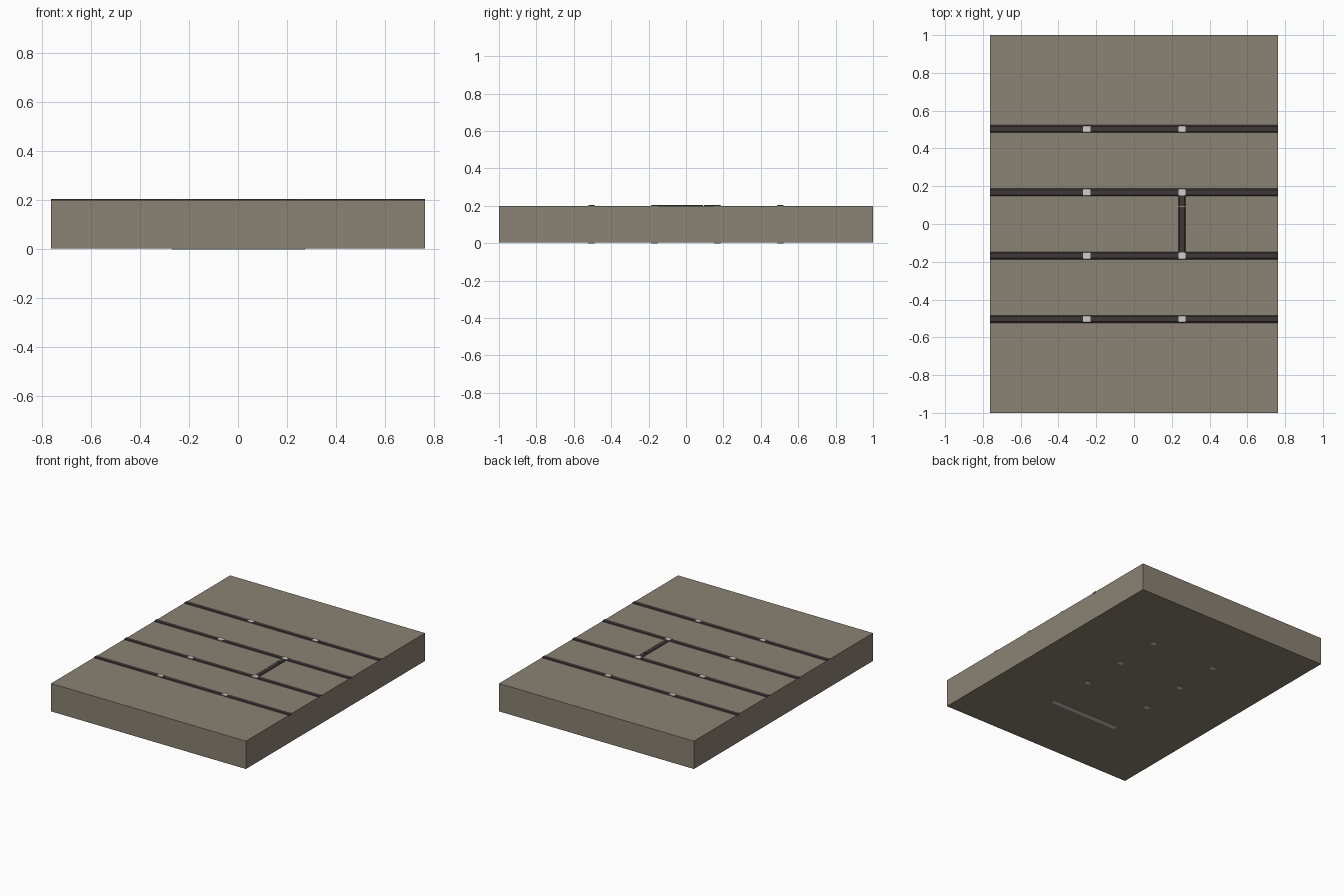
import bpy
import bmesh
from mathutils import Matrix

if "Cube" in bpy.data.objects:
    bpy.data.objects.remove(bpy.data.objects["Cube"], do_unlink=True)


def material(name, rgb):
    m = bpy.data.materials.new(name)
    m.use_nodes = True
    colour = tuple((c / 255) ** 2.2 for c in rgb) + (1.0,)
    m.diffuse_color = colour
    m.node_tree.nodes["Principled BSDF"].inputs["Base Color"].default_value = colour
    return m


stone = material("warm grey board", (138, 129, 115))
dark = material("dark strip", (64, 59, 59))
light = material("pale metal", (208, 205, 202))


def box(name, lo, hi, mat):
    """Box between two opposite corners."""
    bm = bmesh.new()
    bmesh.ops.create_cube(bm, size=1)
    size = [b - a for a, b in zip(lo, hi)]
    mid = [(a + b) / 2 for a, b in zip(lo, hi)]
    bmesh.ops.transform(bm, verts=bm.verts,
                        matrix=Matrix.Translation(mid) @ Matrix.Diagonal((*size, 1)))
    return finish(name, bm, mat)


def strip(name, start, end, mat):
    """Shallow strip with chamfered top edges, running along x or y."""
    along_x = start[1] == end[1]
    profile = [(-HALF, 0.19), (HALF, 0.19), (HALF, 0.2),
               (HALF * 0.7, TOP), (-HALF * 0.7, TOP), (-HALF, 0.2)]
    bm = bmesh.new()
    rings = []
    for x, y in (start, end):
        rings.append([bm.verts.new((x, y + o, z) if along_x else (x + o, y, z))
                      for o, z in profile])
    for ring in rings:
        bm.faces.new(ring)
    n = len(profile)
    for i in range(n):
        j = (i + 1) % n
        bm.faces.new((rings[0][i], rings[0][j], rings[1][j], rings[1][i]))
    return finish(name, bm, mat)


def finish(name, bm, mat):
    bmesh.ops.recalc_face_normals(bm, faces=bm.faces)
    mesh = bpy.data.meshes.new(name)
    bm.to_mesh(mesh)
    bm.free()
    mesh.materials.append(mat)
    obj = bpy.data.objects.new(name, mesh)
    bpy.context.collection.objects.link(obj)
    return obj


WIDTH, HALF, TOP, BASE = 0.762, 0.019, 0.204, 0.003
rows = (-0.504, -0.168, 0.168, 0.504)
columns = (-0.25, 0.254)

# Board
box("board", (-WIDTH, -1, BASE), (WIDTH, 1, 0.2), stone)

# Long strips, each with two pins passing through the board
for r, y in enumerate(rows, 1):
    strip(f"long_strip_{r}", (-WIDTH, y), (WIDTH, y), dark)
    for side, x in zip(("right", "left"), columns):
        box(f"{side}_pin_{r}", (x - HALF, y - 0.016, 0),
            (x + HALF, y + 0.016, TOP + 0.001), light)

# Short strip joining the two middle rows, in two lengths
strip("cross_strip_front", (columns[1], rows[1]), (columns[1], 0.09), dark)
strip("cross_strip_back", (columns[1], 0.095), (columns[1], rows[2]), dark)

# Underside bar joining the front pair of pins
box("underside_bar", (columns[0], rows[0] - 0.016, 0),
    (columns[1], rows[0] + 0.016, 0.01), light)
